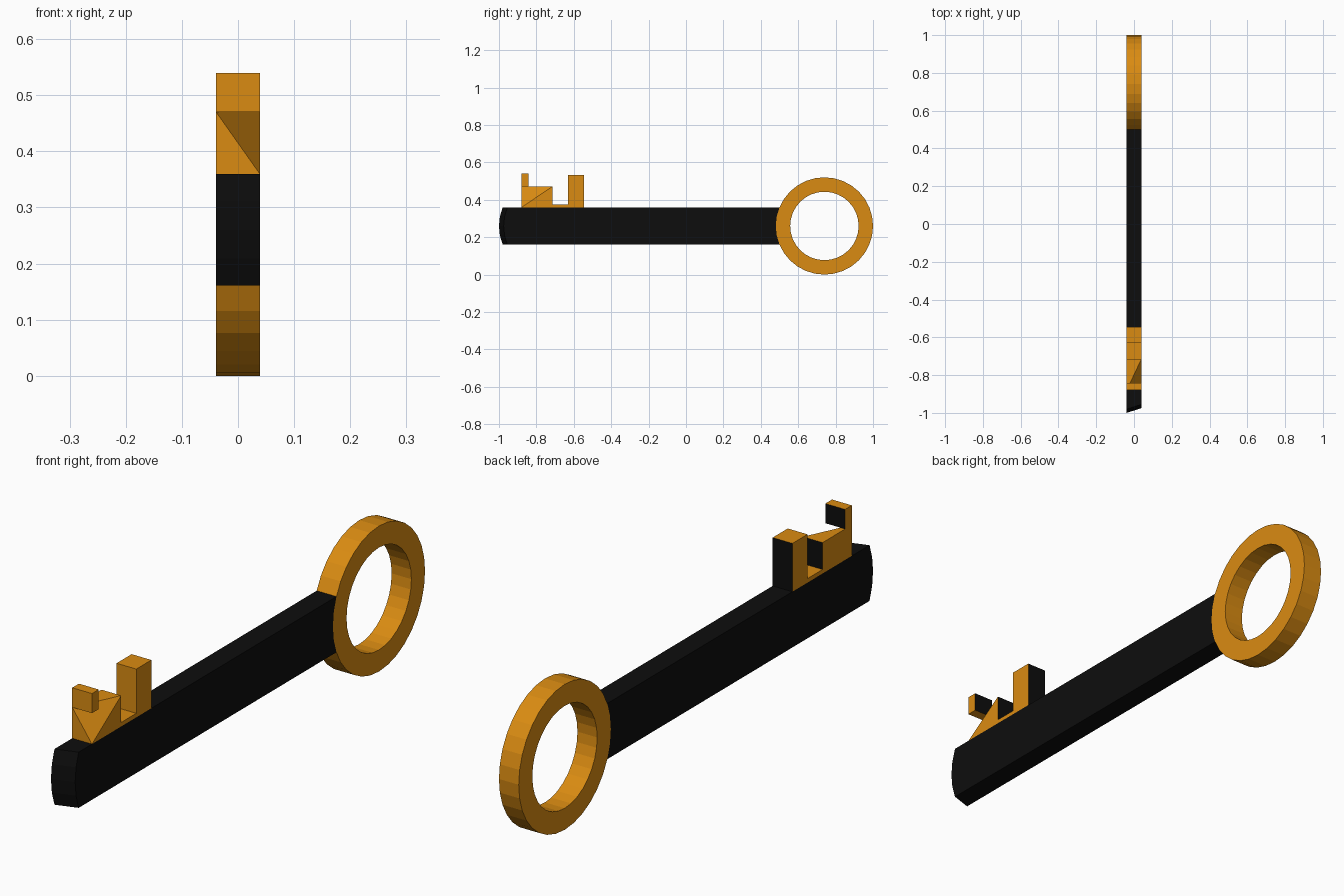
import bpy, bmesh
from math import sin, cos, pi

if "Cube" in bpy.data.objects:
    bpy.data.objects.remove(bpy.data.objects["Cube"])

W = 0.039                 # half thickness
CY, CZ, R_OUT, R_IN = 0.74, 0.26, 0.26, 0.183
SEG = 32


def material(name, color):
    m = bpy.data.materials.new(name)
    m.diffuse_color = color
    m.use_nodes = True
    m.node_tree.nodes["Principled BSDF"].inputs["Base Color"].default_value = m.diffuse_color
    return m


gold = material("gold", (0.70, 0.26, 0.006, 1))
black = material("black", (0.004, 0.004, 0.004, 1))


def make(name, verts, faces, mats, black_back=False):
    bm = bmesh.new()
    vs = [bm.verts.new(v) for v in verts]
    for f in faces:
        bm.faces.new([vs[i] for i in f])
    bmesh.ops.recalc_face_normals(bm, faces=bm.faces)
    bm.normal_update()
    if black_back:
        # rear-facing sides of the teeth are black
        for f in bm.faces:
            if f.normal.y > 0.9:
                f.material_index = 1
    me = bpy.data.meshes.new(name)
    bm.to_mesh(me)
    bm.free()
    for m in mats:
        me.materials.append(m)
    ob = bpy.data.objects.new(name, me)
    bpy.context.collection.objects.link(ob)
    return ob


def box(name, y0, y1, z0, z1):
    verts = [(x, y, z) for x in (-W, W) for y in (y0, y1) for z in (z0, z1)]
    faces = [(0, 1, 3, 2), (4, 5, 7, 6), (0, 1, 5, 4),
             (2, 3, 7, 6), (0, 2, 6, 4), (1, 3, 7, 5)]
    return make(name, verts, faces, [gold, black], True)


# Ring handle: four loops joined into a square-section band
loops = [(-W, R_OUT), (W, R_OUT), (W, R_IN), (-W, R_IN)]
verts = [(x, CY + r * cos(2 * pi * i / SEG), CZ + r * sin(2 * pi * i / SEG))
         for x, r in loops for i in range(SEG)]
faces = [(a * SEG + i, a * SEG + (i + 1) % SEG,
          (a + 1) % 4 * SEG + (i + 1) % SEG, (a + 1) % 4 * SEG + i)
         for a in range(4) for i in range(SEG)]
make("ring_handle", verts, faces, [gold])

# Shaft: both ends follow the ring's arc, the tip is skewed across its width
arc = [(-R_OUT * cos(a), R_OUT * sin(a))
       for a in [k * 2 * pi / SEG for k in range(-2, 3)]]
verts = []
for x, skew in ((-W, 0.0), (W, 0.025)):
    verts += [(x, -CY + y + skew, CZ + z) for y, z in arc]
    verts += [(x, CY + y, CZ + z) for y, z in arc]
faces = []
for s in (0, 10):
    faces += [(s + i, s + i + 1, s + i + 6, s + i + 5) for i in range(4)]
for s in (0, 5):
    faces += [(s + i, s + i + 1, s + i + 11, s + i + 10) for i in range(4)]
faces += [(0, 5, 15, 10), (4, 9, 19, 14)]
make("shaft", verts, faces, [black])

# Teeth of the key bit
TOP = CZ + arc[-1][1]
box("tall_tooth", -0.63, -0.545, TOP, 0.532)
box("low_bridge", -0.715, -0.63, TOP, 0.374)
box("small_tooth", -0.88, -0.842, 0.47, 0.54)

# Middle tooth: a block with its front right top corner sliced off
y0, y1, z1 = -0.88, -0.715, 0.47
verts = [(-W, y0, TOP), (W, y0, TOP), (W, y1, TOP), (-W, y1, TOP),
         (-W, y0, z1), (W, y1, z1), (-W, y1, z1)]
faces = [(0, 1, 2, 3), (0, 1, 4), (1, 2, 5), (2, 3, 6, 5),
         (3, 0, 4, 6), (1, 5, 4), (4, 5, 6)]
make("sliced_tooth", verts, faces, [gold, black], True)
